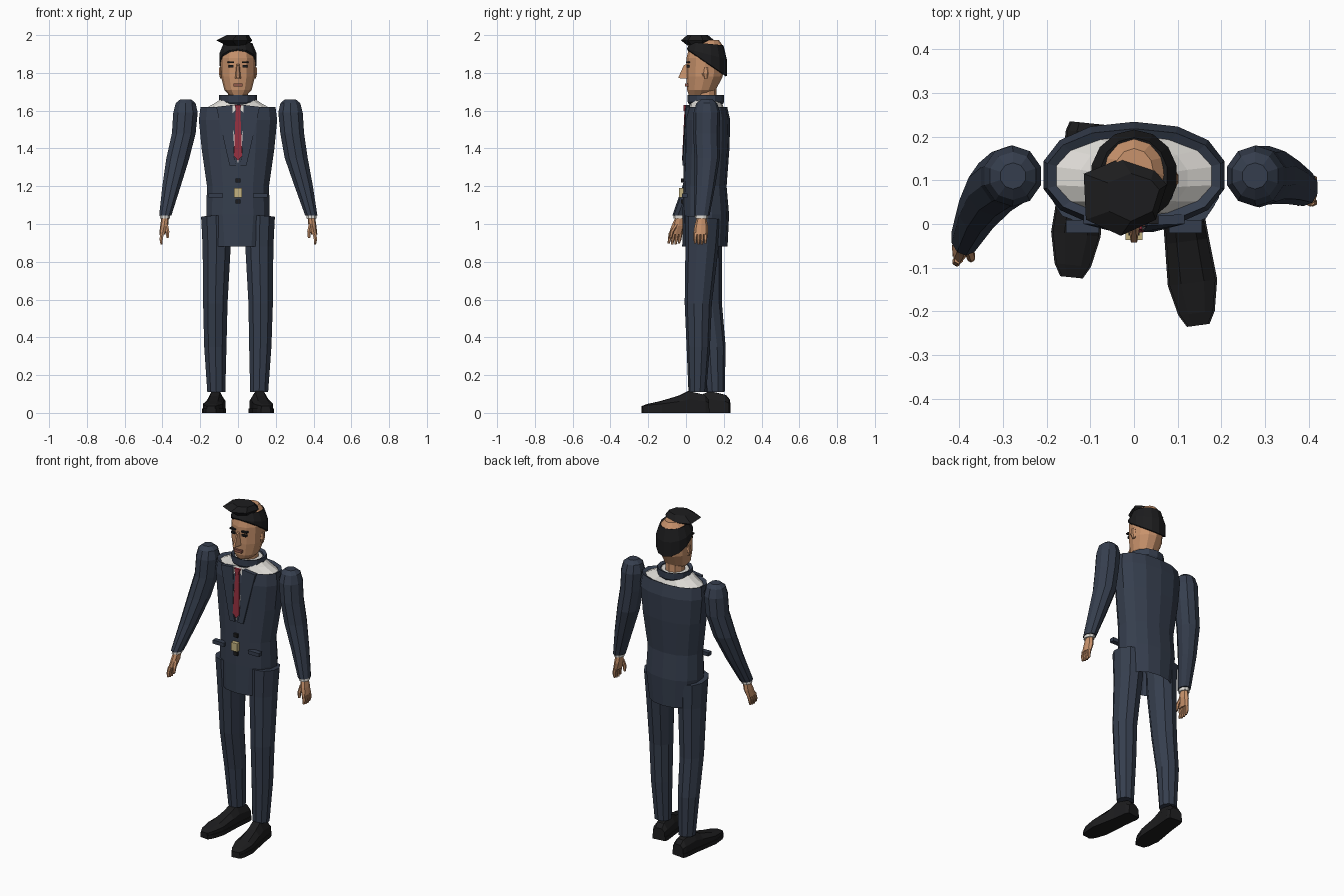
import bpy, bmesh, math
from mathutils import Vector


def material(name, rgb):
    m = bpy.data.materials.new(name)
    m.diffuse_color = (*rgb, 1)
    return m


NAVY = material("navy_cloth", (.036, .048, .075))
SKIN = material("skin", (.58, .29, .15))
BLACK = material("black", (.012, .012, .013))
CREAM = material("cream_cloth", (.75, .73, .69))
RED = material("red_cloth", (.30, .03, .05))
GOLD = material("brass", (.55, .45, .22))
LIP = material("lip", (.28, .10, .07))


def skin(name, rings, mat, caps=(True, True)):
    """Join equal-sized rings of points into a flat-shaded surface."""
    bm = bmesh.new()
    vs = [[bm.verts.new(p) for p in r] for r in rings]
    n = len(vs[0])
    for a, b in zip(vs, vs[1:]):
        for i in range(n):
            j = (i + 1) % n
            bm.faces.new((a[i], a[j], b[j], b[i]))
    if caps[0]:
        bm.faces.new(vs[0][::-1])
    if caps[1]:
        bm.faces.new(vs[-1])
    bmesh.ops.recalc_face_normals(bm, faces=bm.faces)
    me = bpy.data.meshes.new(name)
    bm.to_mesh(me)
    bm.free()
    me.materials.append(mat)
    ob = bpy.data.objects.new(name, me)
    bpy.context.collection.objects.link(ob)
    return ob


def loft(name, sections, mat, n=10, caps=(True, True), power=1.0):
    """Sections are (x, y, z, rx, ry[, tilt]); tilt slopes the ring along y."""
    def bend(v):
        return math.copysign(abs(v) ** power, v)
    rings = []
    for x, y, z, rx, ry, *t in sections:
        ring = []
        for i in range(n):
            a = 2 * math.pi * i / n + math.pi / 2
            dy = ry * bend(math.sin(a))
            ring.append((x + rx * bend(math.cos(a)), y + dy, z + (t[0] if t else 0) * dy))
        rings.append(ring)
    return skin(name, rings, mat, caps)


def panel(name, pts, depth, mat):
    """Flat outline of 3D points thickened towards +y."""
    return skin(name, [pts, [(x, y + depth, z) for x, y, z in pts]], mat)


def box(name, x, y, z, w, d, h, mat):
    return panel(name, [(x - w / 2, y - d / 2, z - h / 2), (x + w / 2, y - d / 2, z - h / 2),
                        (x + w / 2, y - d / 2, z + h / 2), (x - w / 2, y - d / 2, z + h / 2)], d, mat)


# Jacket body, with a rim at the neck opening
loft("jacket", [(0, .1, .88, .15, .12), (0, .105, 1.05, .172, .123), (0, .1, 1.2, .168, .115),
                (0, .11, 1.4, .197, .12), (0, .112, 1.55, .212, .122), (0, .11, 1.62, .203, .108),
                (0, .11, 1.61, .182, .088)], NAVY, 14, (False, False), .9)
loft("shirt_shoulders", [(0, .11, 1.605, .19, .095), (0, .105, 1.64, .125, .085),
                         (0, .1, 1.67, .08, .075)], CREAM, 14)
loft("jacket_collar", [(0, .105, 1.62, .075, .08), (0, .105, 1.645, .1, .096), (0, .105, 1.682, .1, .096),
                       (0, .105, 1.675, .082, .078), (0, .105, 1.64, .07, .07)], NAVY, 12, (False, False))

# Shirt front, tie and lapels
panel("shirt_front", [(-.035, .002, 1.63), (.035, .002, 1.63), (.02, -.014, 1.4), (0, -.016, 1.32),
                      (-.02, -.014, 1.4)], .02, CREAM)
panel("tie", [(-.012, -.008, 1.605), (.012, -.008, 1.605), (.022, -.02, 1.36), (0, -.02, 1.335),
              (-.022, -.02, 1.36)], .012, RED)
panel("tie_knot", [(-.018, -.012, 1.63), (.018, -.012, 1.63), (.01, -.014, 1.598), (-.01, -.014, 1.598)],
      .015, RED)
for s in (-1, 1):
    panel("lapel", [(s * .115, .0, 1.62), (s * .03, -.003, 1.63), (s * .022, -.018, 1.36),
                    (s * .008, -.019, 1.31), (s * .045, -.018, 1.31)], .022, NAVY)
    # Pocket flaps
    box("pocket_flap", s * .118, -.006, 1.15, .075, .03, .022, NAVY)

# Buckle and buttons
box("belt_buckle", 0, -.022, 1.165, .04, .03, .05, GOLD)
for z in (1.23, 1.12):
    box("jacket_button", 0, -.018, z, .026, .016, .022, BLACK)

# Legs, one stepping forward
loft("left_trouser_leg", [(-.115, .155, .11, .05, .05), (-.12, .145, .35, .062, .065),
                          (-.12, .115, .58, .068, .075), (-.113, .1, .88, .078, .09),
                          (-.116, .097, 1.035, .083, .097, -.1)], NAVY)
loft("right_trouser_leg", [(.112, .06, .11, .05, .047), (.118, .065, .35, .062, .062),
                           (.12, .065, .58, .068, .072), (.113, .085, .88, .078, .088),
                           (.116, .09, 1.035, .083, .095, -.1)], NAVY)


def shoe(name, heel, toe):
    heel, toe = Vector(heel), Vector(toe)
    ax = toe - heel
    side = Vector((-ax.y, ax.x)).normalized()
    # fraction along the foot, half width, height
    stations = [(0, .036, .07), (.06, .043, .095), (.3, .044, .115), (.45, .047, .09),
                (.72, .053, .062), (.92, .038, .047), (1, .022, .036)]
    upper, sole = [], []
    for t, w, h in stations:
        c = heel + ax * t

        def row(pts):
            return [(c.x + side.x * u, c.y + side.y * u, z) for u, z in pts]
        upper.append(row([(-w, .02), (-w, .02 + h * .45), (-w * .5, h), (w * .5, h),
                          (w, .02 + h * .45), (w, .02)]))
        v = w + .004
        sole.append(row([(-v, 0), (-v, .024), (v, .024), (v, 0)]))
    skin(name + "_upper", upper, BLACK)
    skin(name + "_sole", sole, BLACK)


shoe("left_shoe", (-.107, .231), (-.143, -.122))
shoe("right_shoe", (.1, .118), (.147, -.232))

# Arms: shoulder to wrist path, then cuff and hand
arms = {"left": (-1, (.318, .085), (.352, .035), (.385, -.03), -.035),
        "right": (1, (.308, .112), (.348, .1), (.388, .083), -.008)}
for side, (s, elbow, fore, wrist, lean) in arms.items():
    wx, wy = wrist
    loft(side + "_sleeve", [(s * .277, .11, 1.66, .03, .03), (s * .277, .11, 1.64, .055, .055),
                            (s * .278, .11, 1.59, .068, .07), (s * .287, .108, 1.48, .066, .07),
                            (s * elbow[0], elbow[1], 1.35, .064, .067),
                            (s * fore[0], fore[1], 1.2, .051, .054),
                            (s * wx, wy, 1.045, .034, .042)], NAVY)
    loft(side + "_cuff", [(s * wx, wy, 1.06, .029, .034), (s * (wx + .002), wy - .002, 1.028, .028, .034)], CREAM)
    # Palm, four fingers and a thumb
    loft(side + "_palm", [(s * wx, wy, 1.04, .02, .024), (s * (wx + .006), wy + lean * .3, .99, .021, .036),
                          (s * (wx + .016), wy + lean * .7, .945, .016, .038)], SKIN, 8)
    for i in range(4):
        y = wy + lean * .7 + (i - 1.5) * .018
        tip = .888 + .006 * abs(i - 1.5)
        loft(side + "_finger", [(s * (wx + .016), y, .955, .011, .0095),
                                (s * (wx + .022), y + lean * .15, .92, .010, .009),
                                (s * (wx + .02), y + lean * .3, tip, .006, .006)], SKIN, 6)
    loft(side + "_thumb", [(s * (wx - .004), wy - .02, 1.0, .011, .012),
                           (s * (wx - .012), wy + lean * .5 - .027, .96, .011, .011),
                           (s * (wx - .012), wy + lean * .7 - .027, .925, .007, .007)], SKIN, 6)

# Neck and head
loft("neck", [(0, .105, 1.62, .055, .058), (0, .1, 1.76, .055, .06)], SKIN)
loft("head", [(0, .075, 1.682, .045, .06), (0, .082, 1.71, .072, .076), (0, .098, 1.78, .09, .096),
              (0, .103, 1.88, .093, .1), (0, .108, 1.94, .08, .09), (0, .118, 1.975, .045, .055)], SKIN, 12)
loft("hair_band", [(0, .11, 1.85, .093, .1, -.68), (0, .11, 1.855, .1, .106, -.68),
                   (0, .11, 1.9, .1, .106, -.25), (0, .11, 1.955, .078, .088, -.1),
                   (0, .112, 1.95, .066, .075, -.1)], BLACK, 14, (False, False))

# Swept tuft of hair at the front of the crown
plan = [(-.115, .115), (-.03, .15), (.045, .125), (.075, .09), (.05, .01), (-.03, -.027), (-.11, .01)]
skin("hair_tuft", [[((x - cx) * k + cx, (y - .06) * k + .06, z) for x, y in plan]
                   for k, z, cx in ((.6, 1.945, .02), (1, 1.972, 0), (.62, 2.0, .03))], BLACK)

# Face
skin("nose", [[(-.016, .008, 1.77), (.016, .008, 1.77), (.008, .008, 1.85), (-.008, .008, 1.85)],
              [(-.007, -.042, 1.772), (.007, -.042, 1.772), (.004, -.012, 1.84), (-.004, -.012, 1.84)]], SKIN)
box("mouth", 0, .005, 1.735, .05, .02, .016, LIP)
for s in (-1, 1):
    box("eyebrow", s * .038, .01, 1.857, .036, .02, .009, BLACK)
    box("eye", s * .036, .012, 1.835, .026, .02, .012, BLACK)
    loft("ear", [(s * .088, .105, 1.77, .008, .01), (s * .093, .103, 1.8, .01, .02),
                 (s * .092, .105, 1.83, .008, .014)], SKIN, 6)
